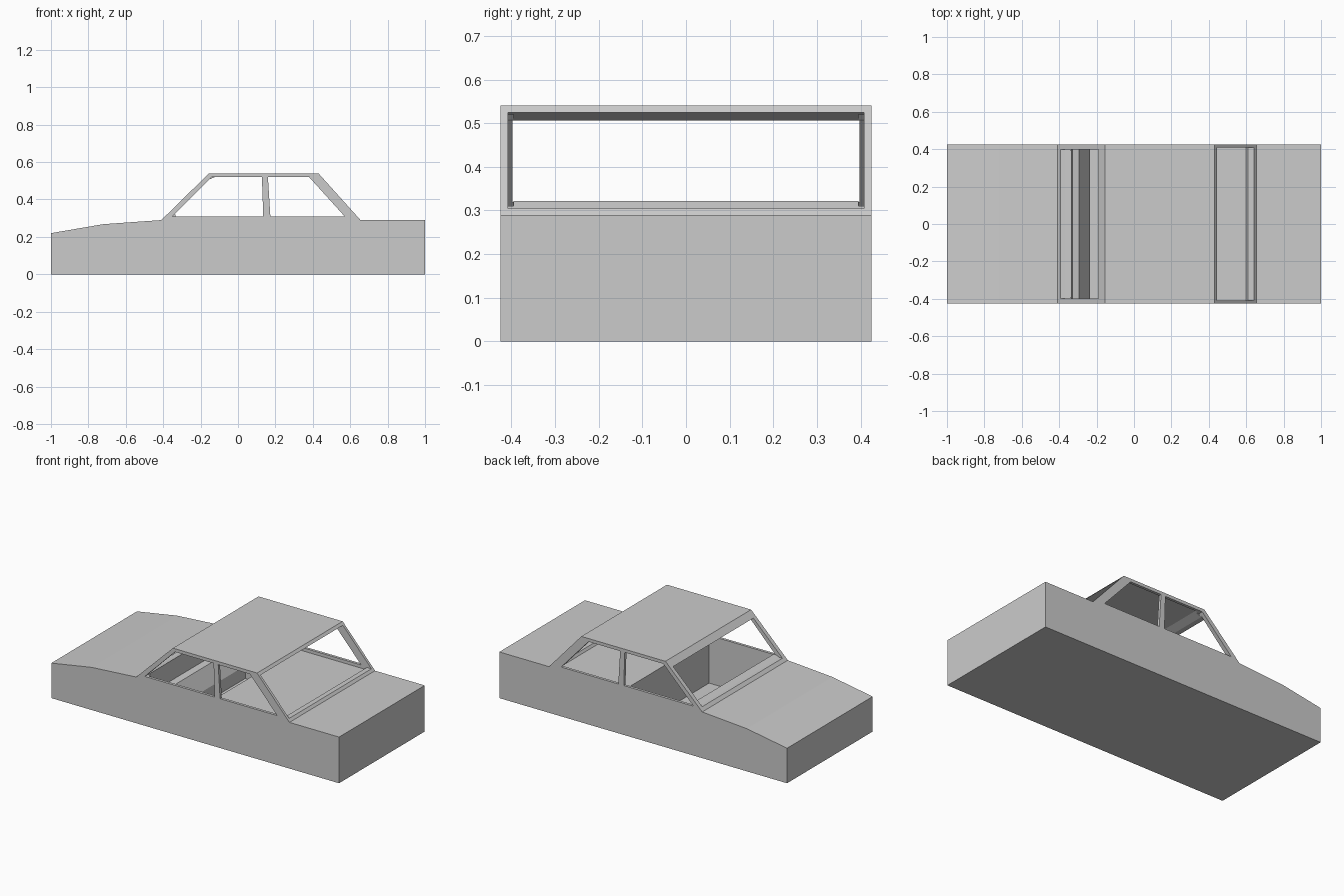
import bpy, bmesh

if "Cube" in bpy.data.objects:
    bpy.data.objects.remove(bpy.data.objects["Cube"])


def prism(name, profile, y0, y1):
    """Extrude an x-z profile along y."""
    bm = bmesh.new()
    face = bm.faces.new([bm.verts.new((x, y0, z)) for x, z in profile])
    ext = bmesh.ops.extrude_face_region(bm, geom=[face])
    verts = [g for g in ext["geom"] if isinstance(g, bmesh.types.BMVert)]
    bmesh.ops.translate(bm, verts=verts, vec=(0, y1 - y0, 0))
    bmesh.ops.recalc_face_normals(bm, faces=bm.faces)
    mesh = bpy.data.meshes.new(name)
    bm.to_mesh(mesh)
    bm.free()
    ob = bpy.data.objects.new(name, mesh)
    bpy.context.collection.objects.link(ob)
    return ob


def cut(target, profile, y0, y1):
    """Subtract a prism from the target."""
    cutter = prism("cutter", profile, y0, y1)
    cutter.hide_render = True
    mod = target.modifiers.new("cut", "BOOLEAN")
    mod.operation = "DIFFERENCE"
    mod.solver = "EXACT"
    mod.object = cutter
    bpy.context.view_layer.objects.active = target
    bpy.ops.object.modifier_apply(modifier=mod.name)
    bpy.data.objects.remove(cutter)


# Whole body with cabin, as one side profile
body = prism("car_body", [
    (-1, 0), (1, 0), (1, 0.29), (0.655, 0.29), (0.43, 0.54), (-0.155, 0.54),
    (-0.41, 0.29), (-0.72, 0.268), (-1, 0.22)], -0.425, 0.425)

# Cabin interior: footwell, rear shelf, dashboard and open rear window
cut(body, [
    (-0.235, 0.01), (0.125, 0.01), (0.125, 0.29), (0.60, 0.29), (0.61, 0.305),
    (0.68, 0.305), (0.482, 0.525), (-0.11, 0.525), (-0.16, 0.505),
    (-0.335, 0.325), (-0.33, 0.2), (-0.294, 0.19), (-0.235, 0.09)],
    -0.408, 0.408)

# Windscreen opening
cut(body, [(-0.45, 0.308), (-0.37, 0.308), (-0.325, 0.325), (-0.12, 0.506),
           (-0.25, 0.506)], -0.398, 0.398)

# Side windows, either side of the middle pillar
windows = [
    [(-0.35, 0.31), (0.135, 0.31), (0.128, 0.52), (-0.14, 0.52)],
    [(0.173, 0.31), (0.57, 0.31), (0.38, 0.52), (0.16, 0.52)],
]
for window in windows:
    for y0, y1 in ((-0.5, -0.395), (0.395, 0.5)):
        cut(body, window, y0, y1)
